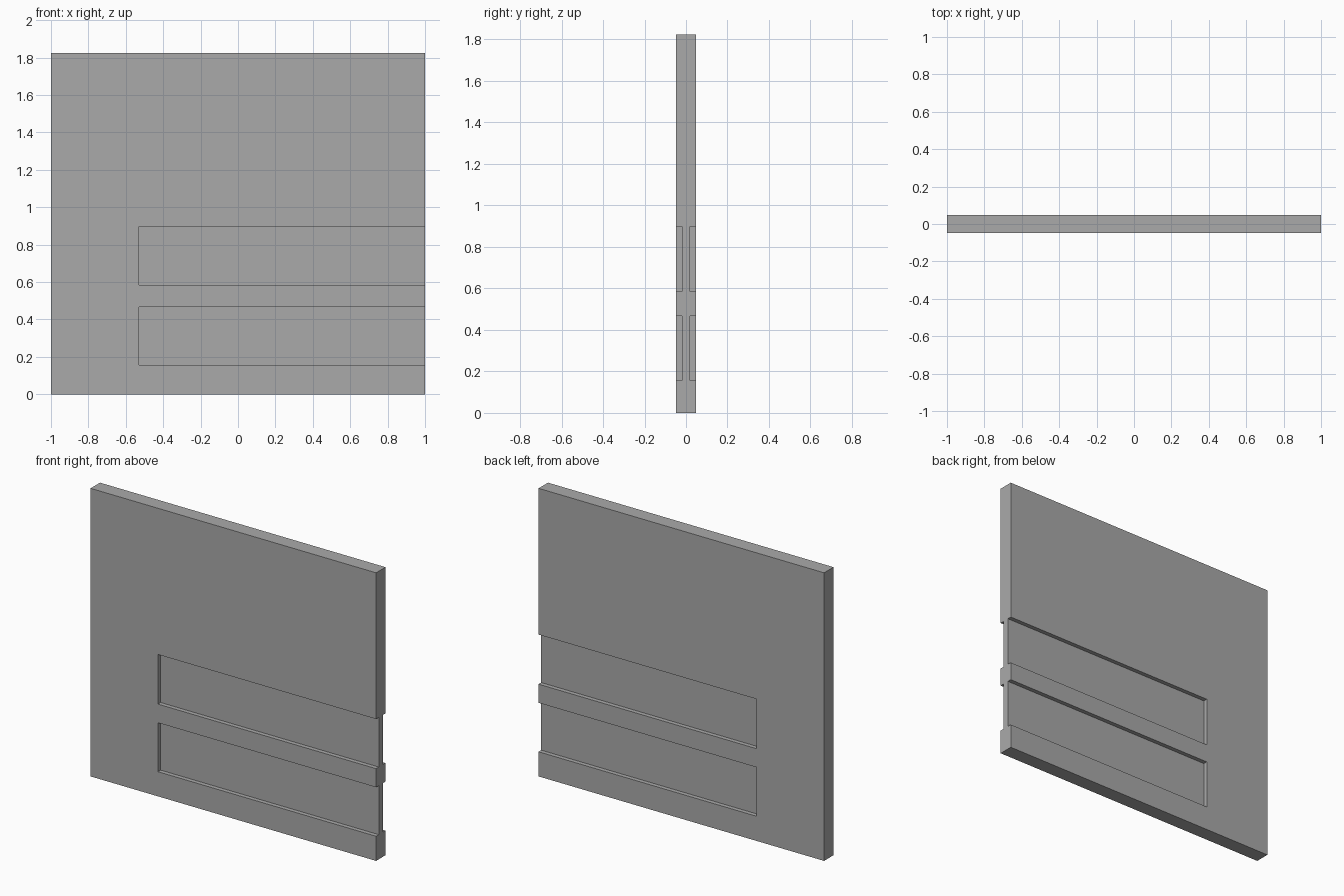
import bpy

cube = bpy.data.objects.get("Cube")
if cube:
    bpy.data.objects.remove(cube, do_unlink=True)

WIDTH, HEIGHT, THICK = 2.0, 1.824, 0.094
CORE = 0.04            # thickness left between opposite recesses
RECESS_START = -0.528  # closed end of the recesses
RECESS_ROWS = [(0.156, 0.466), (0.584, 0.898)]

grey = bpy.data.materials.new("plain_grey")
grey.use_nodes = True
colour = (0.4, 0.4, 0.4, 1)
grey.diffuse_color = colour
grey.node_tree.nodes["Principled BSDF"].inputs["Base Color"].default_value = colour


def box(name, low, high):
    """Box between two opposite corners."""
    bpy.ops.mesh.primitive_cube_add(
        size=1, location=[(a + b) / 2 for a, b in zip(low, high)])
    obj = bpy.context.object
    obj.name = name
    obj.scale = [b - a for a, b in zip(low, high)]
    bpy.ops.object.transform_apply(location=True, rotation=False, scale=True)
    obj.data.materials.append(grey)
    return obj


# Upright slab
panel = box("panel", (-WIDTH / 2, -THICK / 2, 0), (WIDTH / 2, THICK / 2, HEIGHT))

# Long recesses on both faces, open at the left edge
for bottom, top in RECESS_ROWS:
    for near, far in ((-THICK, -CORE / 2), (CORE / 2, THICK)):
        cutter = box("recess_cutter", (RECESS_START, near, bottom),
                     (WIDTH / 2 + 0.1, far, top))
        cutter.hide_render = True
        cut = panel.modifiers.new("recess", "BOOLEAN")
        cut.operation = "DIFFERENCE"
        cut.solver = "EXACT"
        cut.object = cutter
        bpy.context.view_layer.objects.active = panel
        bpy.ops.object.modifier_apply(modifier=cut.name)
        bpy.data.objects.remove(cutter, do_unlink=True)
